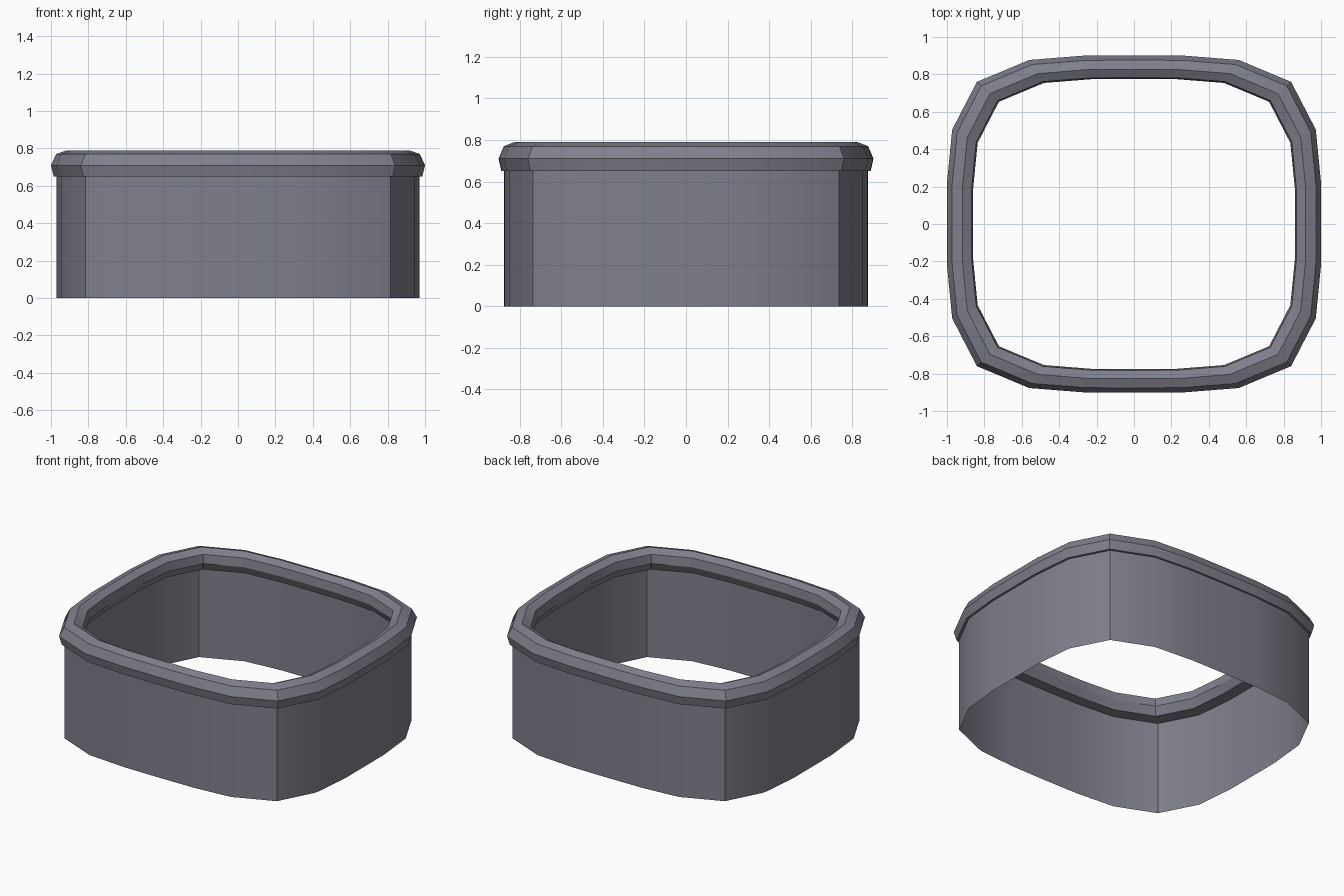
import bpy, bmesh, math

cube = bpy.data.objects.get("Cube")
if cube:
    bpy.data.objects.remove(cube, do_unlink=True)

# Single slate grey material
slate = bpy.data.materials.new("slate_grey")
colour = (0.21, 0.215, 0.26, 1)
slate.diffuse_color = colour
slate.use_nodes = True
slate.node_tree.nodes["Principled BSDF"].inputs["Base Color"].default_value = colour

# Rounded-square outline: one quadrant, mirrored into a counter-clockwise loop
quadrant = [(1.0, 0.22), (0.972, 0.505), (0.84, 0.76), (0.56, 0.877), (0.27, 0.9)]
half = quadrant + [(0, 0.902)] + [(-x, y) for x, y in reversed(quadrant)]
outline = half + [(-x, -y) for x, y in half]


def sweep(name, profile, closed):
    """Join scaled copies of the outline, one per (scale, height) pair."""
    bm = bmesh.new()
    rings = [[bm.verts.new((x * s, y * s, z)) for x, y in outline] for s, z in profile]
    pairs = list(zip(rings, rings[1:]))
    if closed:
        pairs.append((rings[-1], rings[0]))
    n = len(outline)
    for low, high in pairs:
        for i in range(n):
            j = (i + 1) % n
            bm.faces.new((low[i], low[j], high[j], high[i]))
    mesh = bpy.data.meshes.new(name)
    bm.to_mesh(mesh)
    bm.free()
    mesh.materials.append(slate)
    obj = bpy.data.objects.new(name, mesh)
    bpy.context.collection.objects.link(obj)
    bpy.ops.object.select_all(action="DESELECT")
    obj.select_set(True)
    bpy.context.view_layer.objects.active = obj
    bpy.ops.object.shade_smooth_by_angle(angle=math.radians(30))
    return obj


# Thin open wall
sweep("wall", [(0.97, 0.0), (0.97, 0.652)], False)

# Bevelled rim tube: up the outside, over the top, down the inside
sweep("rim", [(0.985, 0.65), (1.0, 0.71), (0.972, 0.77), (0.917, 0.79),
              (0.868, 0.765), (0.86, 0.705), (0.888, 0.65)], True)
